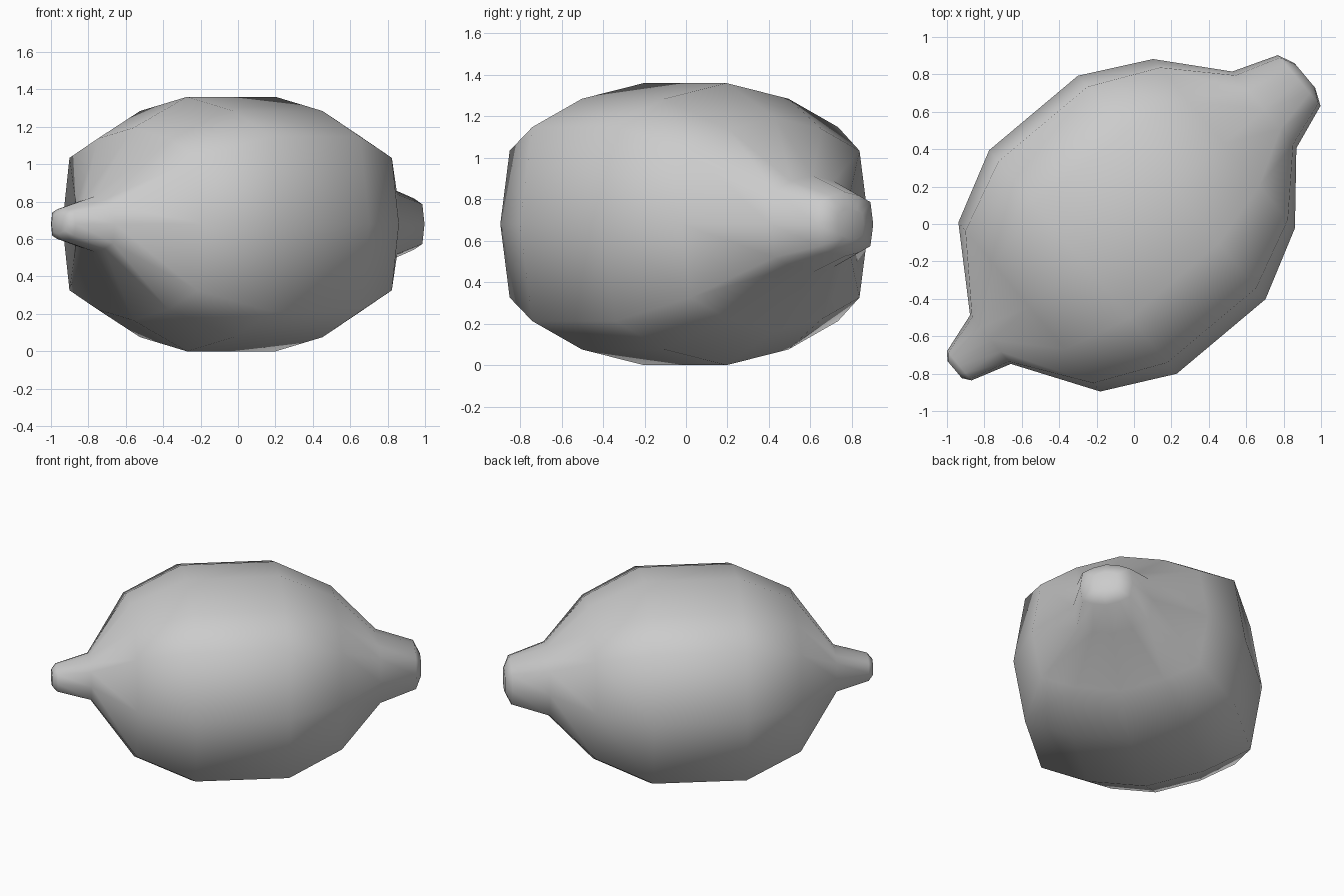
import bpy
import bmesh
from math import radians
from mathutils import Matrix, Vector

cube = bpy.data.objects.get("Cube")
if cube:
    bpy.data.objects.remove(cube, do_unlink=True)

# Peel colour
peel = bpy.data.materials.new("light_grey_peel")
peel.use_nodes = True
colour = (0.6, 0.6, 0.6, 1)
peel.diffuse_color = colour
peel.node_tree.nodes["Principled BSDF"].inputs["Base Color"].default_value = colour

# Slightly flattened twelve-sided cross-section, mirrored from one quarter
quarter = [(1, 0), (0.9, 0.6), (0.5, 0.775), (0, 0.872)]
upper = quarter + [(-a, b) for a, b in reversed(quarter[:3])]
section = upper + [(a, -b) for a, b in reversed(upper[1:-1])]

# Position along the fruit and half width, from stalk tip to blossom tip
profile = [(-1.235, 0.06), (-1.203, 0.102), (-0.985, 0.17), (-0.714, 0.59),
           (-0.34, 0.78), (0.28, 0.78), (0.645, 0.59), (0.926, 0.267),
           (1.17, 0.177), (1.21, 0.085)]

# Skin the rings and close both tips
bm = bmesh.new()
rings = [[bm.verts.new((s, a * r + 0.02, b * r)) for a, b in section]
         for s, r in profile]
for low, high in zip(rings, rings[1:]):
    for i in range(len(section)):
        j = (i + 1) % len(section)
        bm.faces.new((low[i], low[j], high[j], high[i]))
bm.faces.new(rings[0])
bm.faces.new(rings[-1])
bmesh.ops.recalc_face_normals(bm, faces=bm.faces)

# Turn the fruit diagonally and rest it on the ground
bm.transform(Matrix.Translation(Vector((0, 0, 0.68))) @ Matrix.Rotation(radians(40), 4, 'Z'))
for face in bm.faces:
    face.smooth = True

mesh = bpy.data.meshes.new("lemon")
bm.to_mesh(mesh)
bm.free()
mesh.materials.append(peel)
lemon = bpy.data.objects.new("lemon", mesh)
bpy.context.collection.objects.link(lemon)
